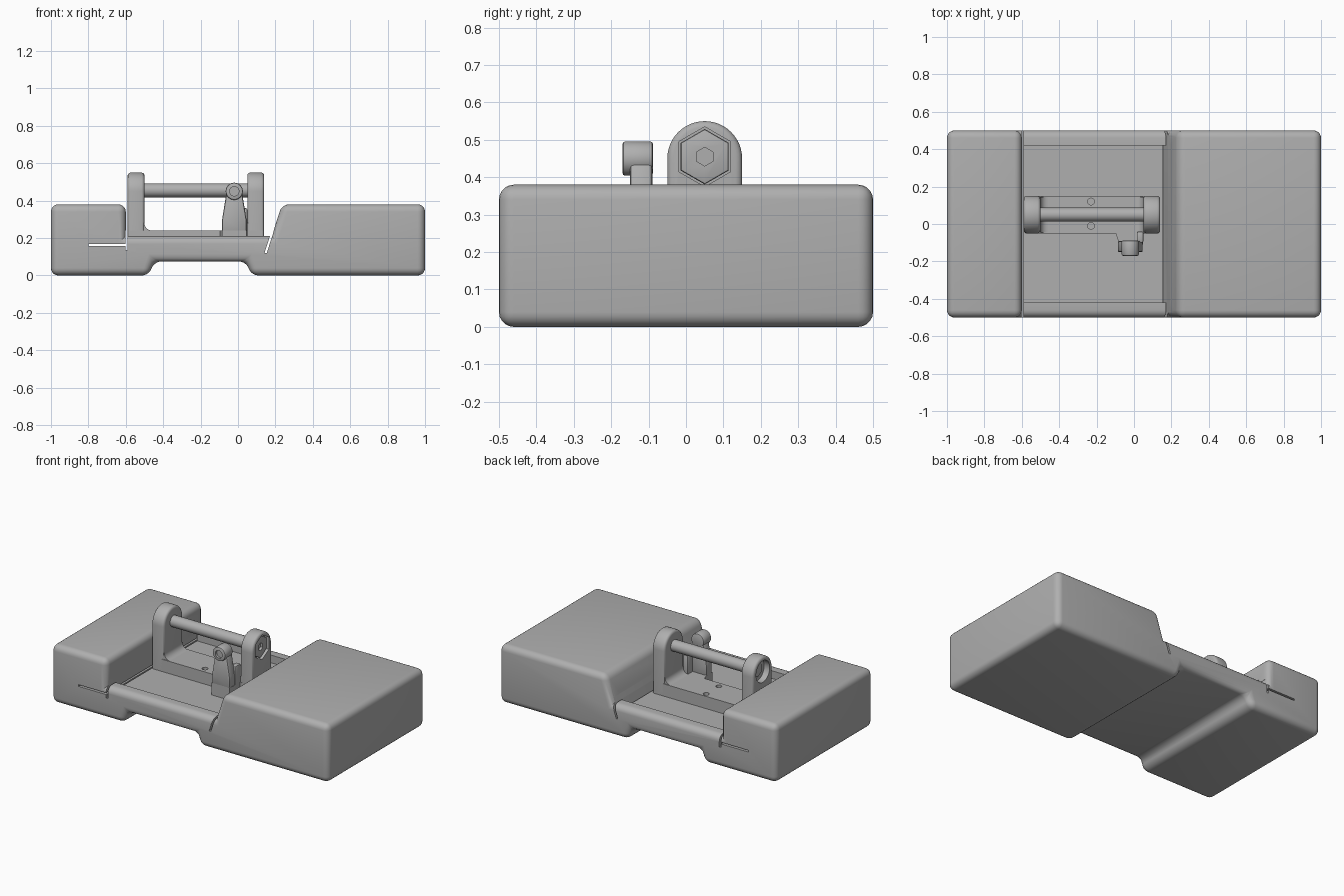
import bpy, bmesh, math
from mathutils import Vector

cube = bpy.data.objects.get("Cube")
if cube:
    bpy.data.objects.remove(cube, do_unlink=True)

grey = bpy.data.materials.new("matte_grey")
grey.use_nodes = True
colour = (0.43, 0.43, 0.43, 1)
grey.diffuse_color = colour
grey.node_tree.nodes["Principled BSDF"].inputs["Base Color"].default_value = colour

FLOOR = 0.16                    # recessed deck height
DECK = 0.21                     # side rim height
ROD_Y, ROD_Z = 0.05, 0.455      # axle line
FRONT, BACK = -0.5, 0.5


def prism(name, pts, axis, a, b, bevel=0, segments=3, pick=lambda e: True):
    """Extrude a profile along an axis: (x, z) along Y, (y, z) along X, (x, y) along Z."""
    place = {"X": lambda p, t: (t, p[0], p[1]),
             "Y": lambda p, t: (p[0], t, p[1]),
             "Z": lambda p, t: (p[0], p[1], t)}[axis]
    bm = bmesh.new()
    face = bm.faces.new([bm.verts.new(place(p, a)) for p in pts])
    moved = bmesh.ops.extrude_face_region(bm, geom=[face])["geom"]
    shift = Vector(place((0, 0), b - a))
    bmesh.ops.translate(bm, vec=shift, verts=[g for g in moved if isinstance(g, bmesh.types.BMVert)])
    bmesh.ops.recalc_face_normals(bm, faces=bm.faces)
    if bevel:
        bmesh.ops.bevel(bm, geom=[e for e in bm.edges if pick(e)], offset=bevel,
                        segments=segments, profile=0.5, affect="EDGES", clamp_overlap=True)
    mesh = bpy.data.meshes.new(name)
    bm.to_mesh(mesh)
    bm.free()
    mesh.materials.append(grey)
    obj = bpy.data.objects.new(name, mesh)
    bpy.context.collection.objects.link(obj)
    return obj


def rect(a0, a1, b0, b1):
    return [(a0, b0), (a1, b0), (a1, b1), (a0, b1)]


def ring(u, v, r, n=32, start=0.0):
    return [(u + r * math.cos(start + math.tau * i / n),
             v + r * math.sin(start + math.tau * i / n)) for i in range(n)]


def activate(obj):
    bpy.ops.object.select_all(action="DESELECT")
    obj.select_set(True)
    bpy.context.view_layer.objects.active = obj


def cut(obj, *cutters):
    activate(obj)
    for c in cutters:
        c.hide_render = True
        mod = obj.modifiers.new("cut", "BOOLEAN")
        mod.operation, mod.solver, mod.object = "DIFFERENCE", "EXACT", c
        bpy.ops.object.modifier_apply(modifier=mod.name)
        bpy.data.objects.remove(c, do_unlink=True)


def along(axis):
    """Pick only the edges that lie across the extrusion axis."""
    return lambda e: abs((e.verts[0].co - e.verts[1].co)[axis]) < 1e-5


# Main body: two raised blocks joined by a low bridge
def slope(z):
    return 0.235 - 0.32 * (0.38 - z)


def outer(e):
    p, q = e.verts[0].co, e.verts[1].co
    inner_corner = abs(p.z - DECK) < 1e-4 and abs(p.y - q.y) > 0.5
    return not inner_corner


body = prism("body", [(-1, 0), (-0.475, 0), (-0.45, 0.075), (0.045, 0.075), (0.07, 0),
                      (1, 0), (1, 0.38), (slope(0.38), 0.38), (slope(DECK), DECK),
                      (-0.6, DECK), (-0.6, 0.38), (-1, 0.38)],
             "Y", FRONT, BACK, 0.04, 5, outer)

# Sunken deck between the side rims, flexible slot on one end, slanted notch on the other
cut(body,
    prism("deck_cutter", [(-0.601, FLOOR), (slope(FLOOR) + 0.001, FLOOR),
                          (slope(0.26) + 0.001, 0.26), (-0.601, 0.26)], "Y", -0.42, 0.42),
    prism("slot_cutter", rect(-0.8, -0.59, 0.158, 0.169), "Y", -0.6, 0.6),
    prism("gap_cutter", rect(-0.602, -0.59, 0.135, 0.24), "Y", -0.6, 0.6),
    prism("notch_cutter", [(slope(0.12) - 0.01, 0.12), (slope(0.12) + 0.002, 0.12),
                           (slope(0.24) + 0.002, 0.24), (slope(0.24) - 0.01, 0.24)],
          "Y", -0.6, 0.6))

# Bracket base with two screw holes
base = prism("bracket_base", rect(-0.58, 0.13, -0.05, 0.15), "Z", FLOOR - 0.01, 0.24)
cut(base, *[prism("hole_cutter", ring(-0.23, y, 0.018, 20), "Z", 0.19, 0.3)
            for y in (-0.01, 0.12)])

# Round-topped posts with inner fillets
arch = [(-0.05, FLOOR - 0.01), (0.15, FLOOR - 0.01)] + [
    (ROD_Y + 0.1 * math.cos(math.pi * i / 24), 0.45 + 0.1 * math.sin(math.pi * i / 24))
    for i in range(25)]
MID = -0.225
posts = {}
for side, s in (("right", -1), ("left", 1)):
    x0, x1 = sorted((MID + s * 0.275, MID + s * 0.365))
    posts[side] = prism(side + "_post", arch, "X", x0, x1, 0.016, 3, along(0))
    corner = MID + s * 0.275
    fillet = [(corner + s * 0.01, 0.23), (corner + s * 0.01, 0.28)]
    for i in range(9):
        t = math.pi / 2 * i / 8
        fillet.append((corner - s * 0.04 * (1 - math.cos(t)), 0.28 - 0.04 * math.sin(t)))
    fillet.append((corner - s * 0.04, 0.23))
    prism(side + "_fillet", fillet, "Y", -0.045, 0.145)

# Round pocket in one post, hexagonal pocket in the other
HEX = math.pi / 2
cut(posts["right"], prism("pocket_cutter", ring(ROD_Y, ROD_Z, 0.07, 40), "X", -0.65, -0.55))
cut(posts["left"], prism("pocket_cutter", ring(ROD_Y, ROD_Z, 0.08, 6, HEX), "X", 0.1, 0.2))

# Axle with its hexagonal nut and socketed head
prism("axle", ring(ROD_Y, ROD_Z, 0.037), "X", -0.52, 0.07)
prism("axle_nut", ring(ROD_Y, ROD_Z, 0.045, 6, HEX), "X", -0.555, -0.54)
head = prism("axle_head", ring(ROD_Y, ROD_Z, 0.074, 6, HEX), "X", 0.095, 0.128, 0.006, 2, along(0))
cut(head, prism("socket_cutter", ring(ROD_Y, ROD_Z, 0.025, 6, HEX), "X", 0.112, 0.2))

# Latch: foot joined to the bracket, tapered arm and pivot knob
KNOB_X = -0.02
prism("latch_foot", [(-0.1, -0.04), (-0.085, -0.09), (-0.085, -0.15), (0.045, -0.15),
                     (0.05, -0.04)], "Z", FLOOR - 0.01, 0.24)
prism("latch_arm", [(-0.085, 0.23), (0.045, 0.23), (0.045, 0.3), (0.022, 0.44),
                    (-0.062, 0.44), (-0.085, 0.3)], "Y", -0.15, -0.09, 0.01, 2)
prism("latch_web", rect(0.015, 0.05, -0.1, -0.04), "Z", 0.2, 0.36, 0.008, 2)
knob = prism("latch_knob", ring(KNOB_X, 0.45, 0.046), "Y", -0.17, -0.088, 0.008, 2, along(1))
cut(knob, prism("knob_cutter", ring(KNOB_X, 0.45, 0.025, 24), "Y", -0.2, -0.155))

# Smooth shading with sharp creases kept
for obj in list(bpy.context.collection.objects):
    if obj.type == "MESH" and obj.data.materials and obj.data.materials[0] == grey:
        activate(obj)
        bpy.ops.object.shade_smooth_by_angle(angle=math.radians(32))
